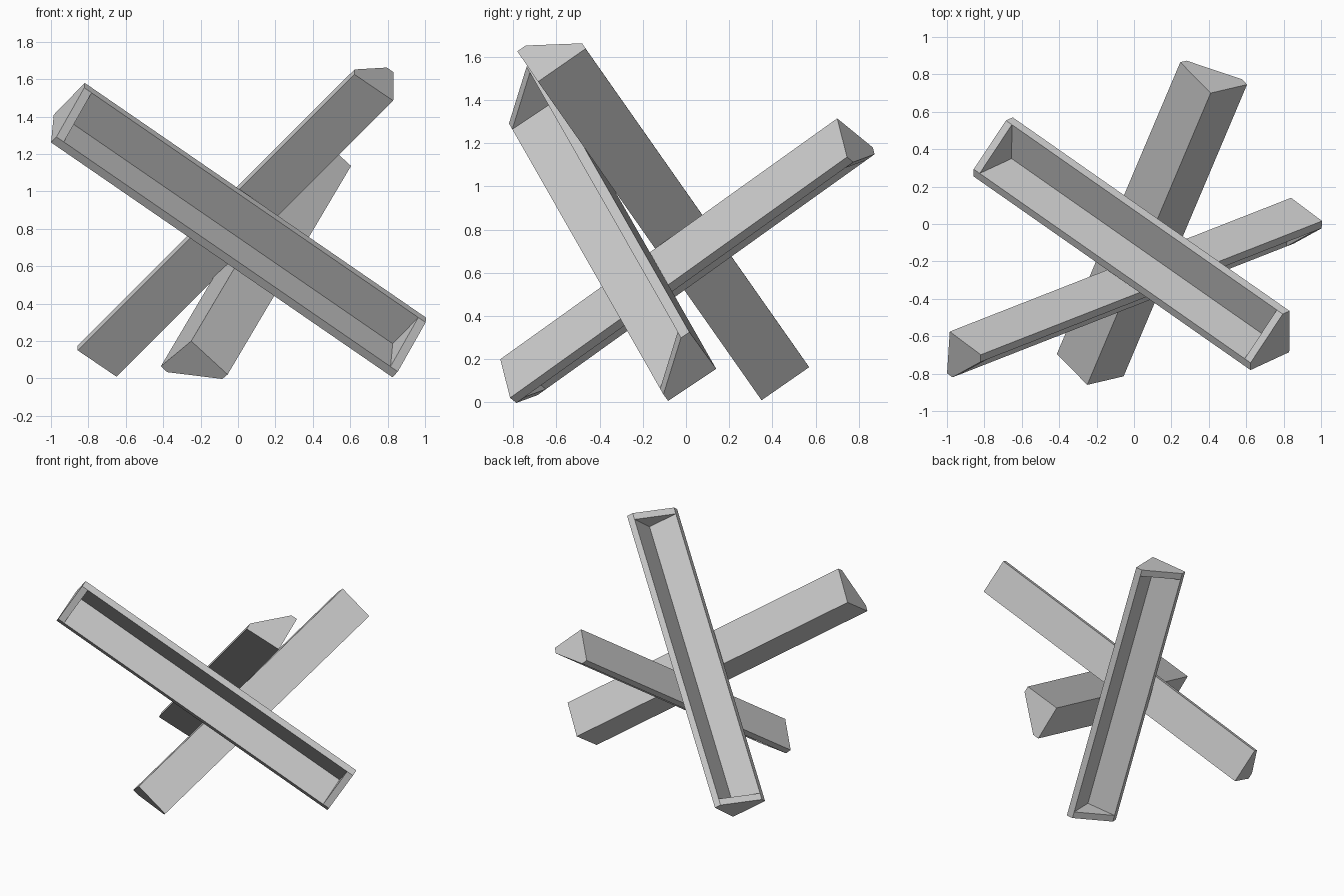
import bpy, bmesh
from mathutils import Vector

if "Cube" in bpy.data.objects:
    bpy.data.objects.remove(bpy.data.objects["Cube"])

LEG, WALL, CAP = 0.268, 0.047, 0.05   # leg width, plate thickness, end cap thickness


def angle_beam(name, start, end, opening):
    """L-section girder with closed ends; start/end lie on its outer corner edge."""
    start, end = Vector(start), Vector(end)
    length = (end - start).length
    axis = (end - start).normalized()
    mid = Vector(opening)
    mid = (mid - axis * mid.dot(axis)).normalized()
    side = axis.cross(mid)
    u, v = (mid + side).normalized(), (mid - side).normalized()

    # corner, tip, inner tip, inner tip, tip, inner valley
    profile = [(0, 0), (LEG, 0), (LEG, WALL), (WALL, LEG), (0, LEG), (WALL, WALL)]
    bm = bmesh.new()

    def station(s, picks):
        return {i: bm.verts.new(start + axis * s + u * profile[i][0] + v * profile[i][1])
                for i in picks}

    e0 = station(0, range(5))
    m0 = station(CAP, (2, 3, 5))
    m1 = station(length - CAP, (2, 3, 5))
    e1 = station(length, range(5))

    # outer plates and leg tips
    for i, j in ((0, 1), (4, 0)):
        bm.faces.new((e0[i], e0[j], e1[j], e1[i]))
    for outer, inner in ((1, 2), (4, 3)):
        bm.faces.new((e0[outer], e0[inner], m0[inner], m1[inner], e1[inner], e1[outer]))
        # inner wall of the trough
        bm.faces.new((m0[inner], m0[5], m1[5], m1[inner]))
    # end caps: outside, rim, inside
    for e, m in ((e0, m0), (e1, m1)):
        bm.faces.new([e[i] for i in range(5)])
        bm.faces.new((e[2], e[3], m[3], m[2]))
        bm.faces.new((m[2], m[3], m[5]))

    bmesh.ops.recalc_face_normals(bm, faces=bm.faces[:])
    mesh = bpy.data.meshes.new(name)
    bm.to_mesh(mesh)
    bm.free()
    obj = bpy.data.objects.new(name, mesh)
    bpy.context.collection.objects.link(obj)
    return obj


# three crossed girders of the barrier
angle_beam("front_beam", (-0.985, -0.575, 1.41), (0.84, 0.14, 0.155), (0.075, -0.185, 0.015))
angle_beam("upper_beam", (-0.65, 0.35, 0.01), (0.83, -0.685, 1.485), (-0.108, 0.065, 0.163))
angle_beam("rear_beam", (-0.25, -0.86, 0.20), (0.41, 0.70, 1.315), (0.015, 0.10, -0.15))
